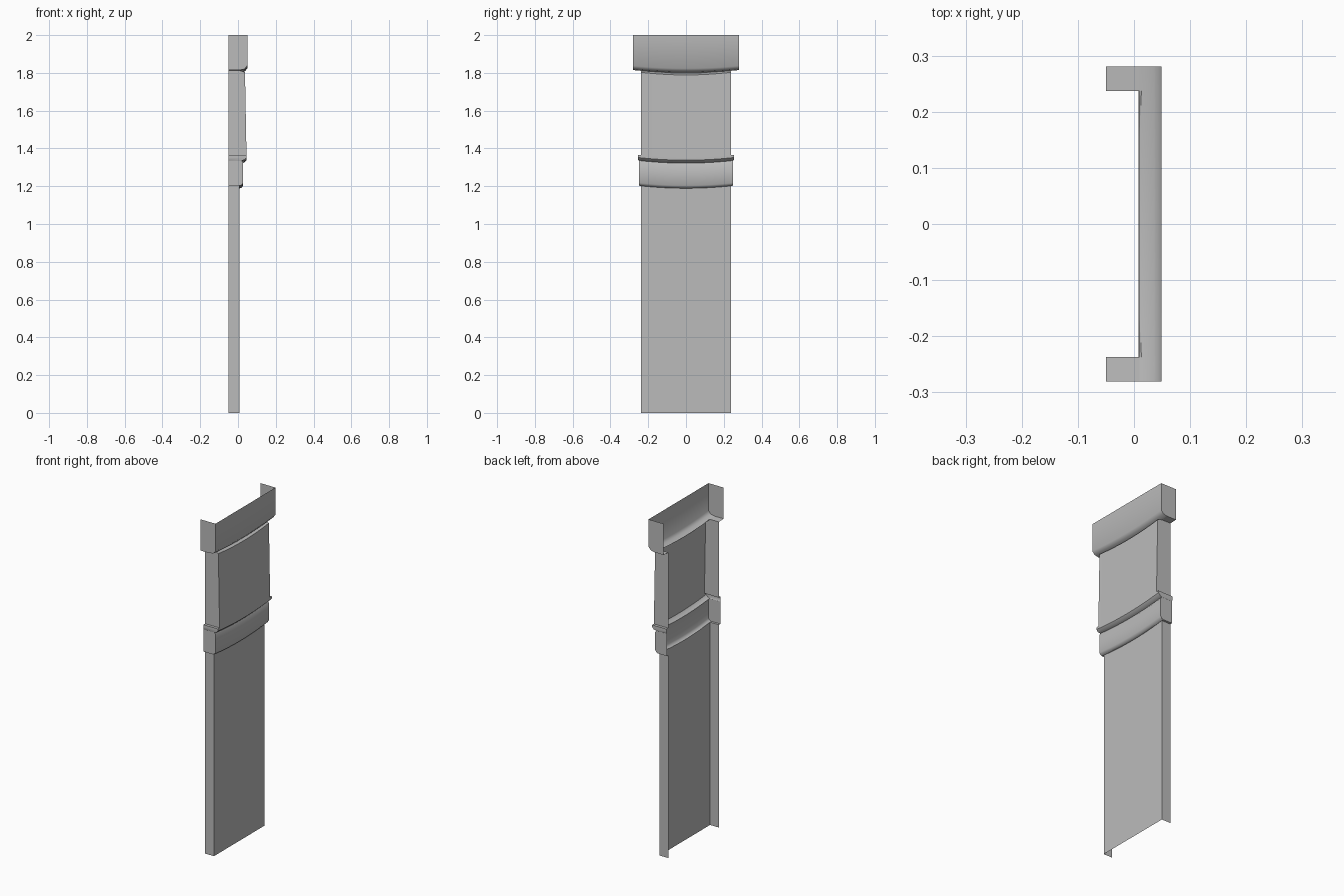
import bpy, bmesh, math

cube = bpy.data.objects.get("Cube")
if cube:
    bpy.data.objects.remove(cube, do_unlink=True)

stone = bpy.data.materials.new("plain grey")
stone.use_nodes = True
GREY = (0.5, 0.5, 0.5, 1)
stone.diffuse_color = GREY
stone.node_tree.nodes["Principled BSDF"].inputs["Base Color"].default_value = GREY

BACK = -0.05
STEPS = 16
SAG = 0.014


def section(z, front, half, sag):
    """Open U-shaped section: back edge, bowed front, back edge."""
    points = [(BACK, -half, z)]
    for i in range(STEPS + 1):
        t = 2 * i / STEPS - 1
        points.append((front, half * t, z - sag * (1 - t * t)))
    points.append((BACK, half, z))
    return points


def shell(name, rows):
    """Loft an open-backed sheet through sections listed from low to high."""
    bm = bmesh.new()
    rings = [[bm.verts.new(p) for p in section(*row)] for row in rows]
    for low, high in zip(rings, rings[1:]):
        for i in range(len(low) - 1):
            bm.faces.new((low[i], low[i + 1], high[i + 1], high[i]))
    mesh = bpy.data.meshes.new(name)
    bm.to_mesh(mesh)
    bm.free()
    obj = bpy.data.objects.new(name, mesh)
    bpy.context.collection.objects.link(obj)
    mesh.materials.append(stone)
    bpy.ops.object.select_all(action="DESELECT")
    obj.select_set(True)
    bpy.context.view_layer.objects.active = obj
    bpy.ops.object.shade_smooth_by_angle(angle=math.radians(40))
    return obj


SHAFT, BAND, LIP, CAP = 0.237, 0.25, 0.253, 0.281

# Long plain shaft
shell("shaft", [(0, 0.008, SHAFT, 0), (1.203, 0.008, SHAFT, SAG)])

# Raised band with a rounded lower edge
shell("neck_band", [
    (1.203, 0.008, SHAFT, SAG),
    (1.203, 0.01, BAND, SAG),
    (1.207, 0.02, BAND, SAG),
    (1.218, 0.027, BAND, SAG),
    (1.325, 0.027, BAND, SAG),
    (1.336, 0.02, BAND, SAG),
])

# Overhanging lip with a ledge at each end
shell("band_lip", [
    (1.336, 0.02, BAND, SAG),
    (1.34, 0.034, LIP, SAG),
    (1.352, 0.045, LIP, SAG),
    (1.364, 0.045, LIP, SAG),
    (1.364, 0.045, SHAFT, SAG),
])

# Slightly leaning upper panel
shell("upper_panel", [
    (1.364, 0.045, SHAFT, SAG),
    (1.803, 0.037, SHAFT, SAG),
    (1.813, 0.01, SHAFT, SAG),
])

# Open-topped cap with a bevelled underside
shell("cap", [
    (1.813, 0.01, SHAFT, SAG),
    (1.815, 0.01, CAP, SAG),
    (1.821, 0.036, CAP, SAG),
    (1.838, 0.049, CAP, SAG),
    (2, 0.049, CAP, 0),
])
